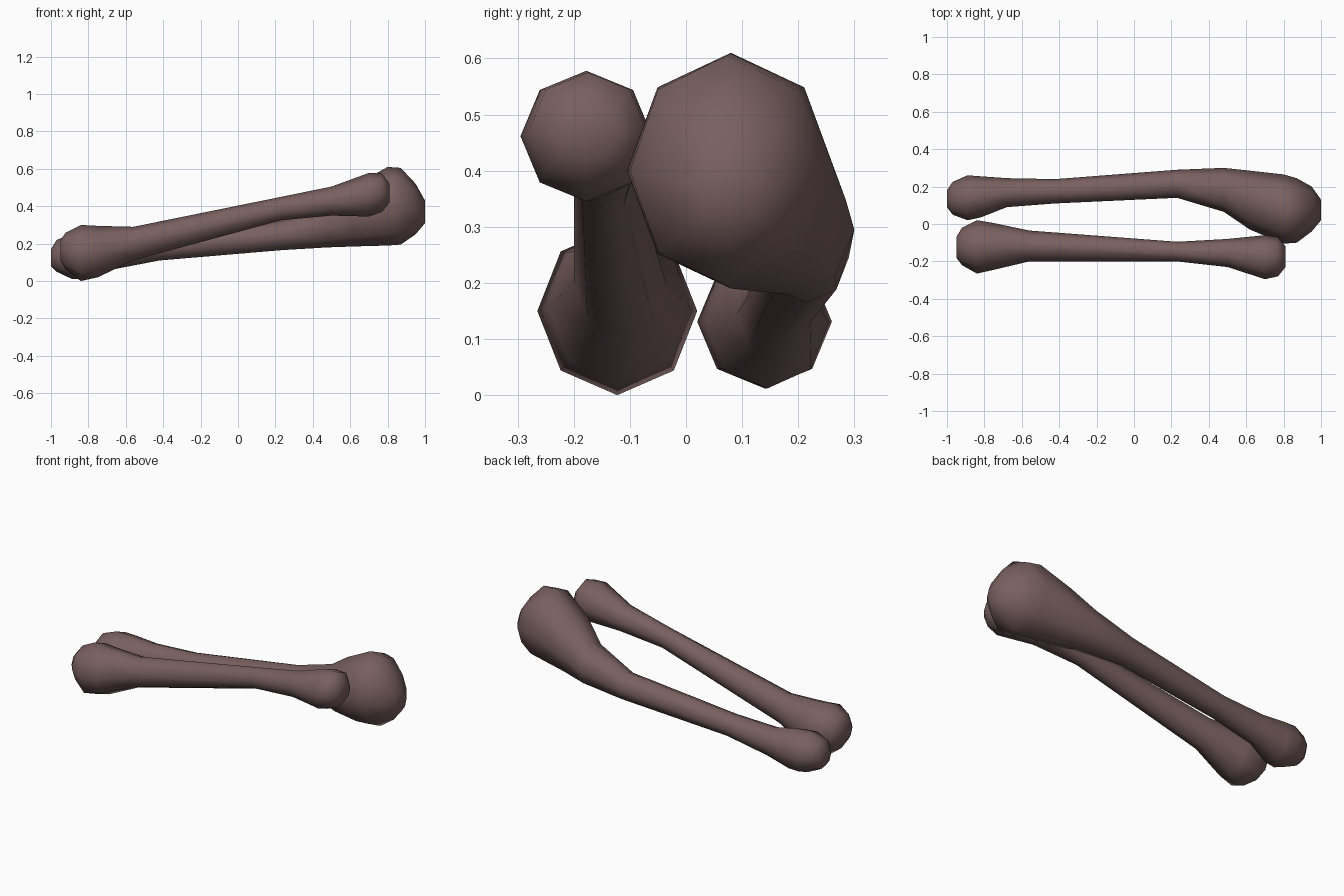
import bpy, bmesh
from math import sin, cos, pi

mat = bpy.data.materials.new("bone_brown")
mat.diffuse_color = (0.19, 0.115, 0.115, 1)
SIDES = 8


def bone(name, stations):
    """Loft 8-sided rings; each station is x, y_min, y_max, z_min, z_max."""
    bm = bmesh.new()
    rings = []
    for x, y0, y1, z0, z1 in stations:
        cy, cz, ry, rz = (y0 + y1) / 2, (z0 + z1) / 2, (y1 - y0) / 2, (z1 - z0) / 2
        rings.append([bm.verts.new((x, cy + ry * cos(2 * pi * i / SIDES),
                                    cz + rz * sin(2 * pi * i / SIDES)))
                      for i in range(SIDES)])
    for a, b in zip(rings, rings[1:]):
        for i in range(SIDES):
            j = (i + 1) % SIDES
            bm.faces.new((a[i], a[j], b[j], b[i]))
    bm.faces.new(rings[0])
    bm.faces.new(rings[-1])
    bmesh.ops.recalc_face_normals(bm, faces=bm.faces)
    for f in bm.faces:
        f.smooth = True
    me = bpy.data.meshes.new(name)
    bm.to_mesh(me)
    bm.free()
    me.materials.append(mat)
    ob = bpy.data.objects.new(name, me)
    bpy.context.collection.objects.link(ob)
    return ob


# Slim front bone, rising to the right
bone("front_bone", [
    (-0.95, -0.18, -0.07, 0.11, 0.22),
    (-0.92, -0.22, -0.02, 0.06, 0.26),
    (-0.84, -0.265, 0.02, 0.00, 0.30),
    (-0.75, -0.245, 0.005, 0.02, 0.295),
    (-0.56, -0.20, -0.035, 0.11, 0.29),
    (0.23, -0.20, -0.095, 0.325, 0.45),
    (0.50, -0.23, -0.08, 0.35, 0.505),
    (0.70, -0.295, -0.06, 0.345, 0.578),
    (0.77, -0.28, -0.07, 0.37, 0.575),
    (0.81, -0.23, -0.12, 0.42, 0.52),
])

# Rear bone with the large bulbous right end
bone("rear_bone", [
    (-1.00, 0.09, 0.18, 0.08, 0.17),
    (-0.97, 0.05, 0.225, 0.05, 0.22),
    (-0.89, 0.02, 0.26, 0.012, 0.25),
    (-0.82, 0.035, 0.255, 0.012, 0.25),
    (-0.68, 0.09, 0.245, 0.06, 0.23),
    (-0.42, 0.11, 0.24, 0.11, 0.24),
    (0.23, 0.14, 0.29, 0.165, 0.325),
    (0.48, 0.065, 0.30, 0.18, 0.41),
    (0.62, -0.03, 0.285, 0.185, 0.51),
    (0.80, -0.105, 0.265, 0.19, 0.61),
    (0.87, -0.10, 0.245, 0.195, 0.605),
    (0.95, -0.04, 0.20, 0.25, 0.52),
    (1.00, 0.02, 0.13, 0.31, 0.43),
])
